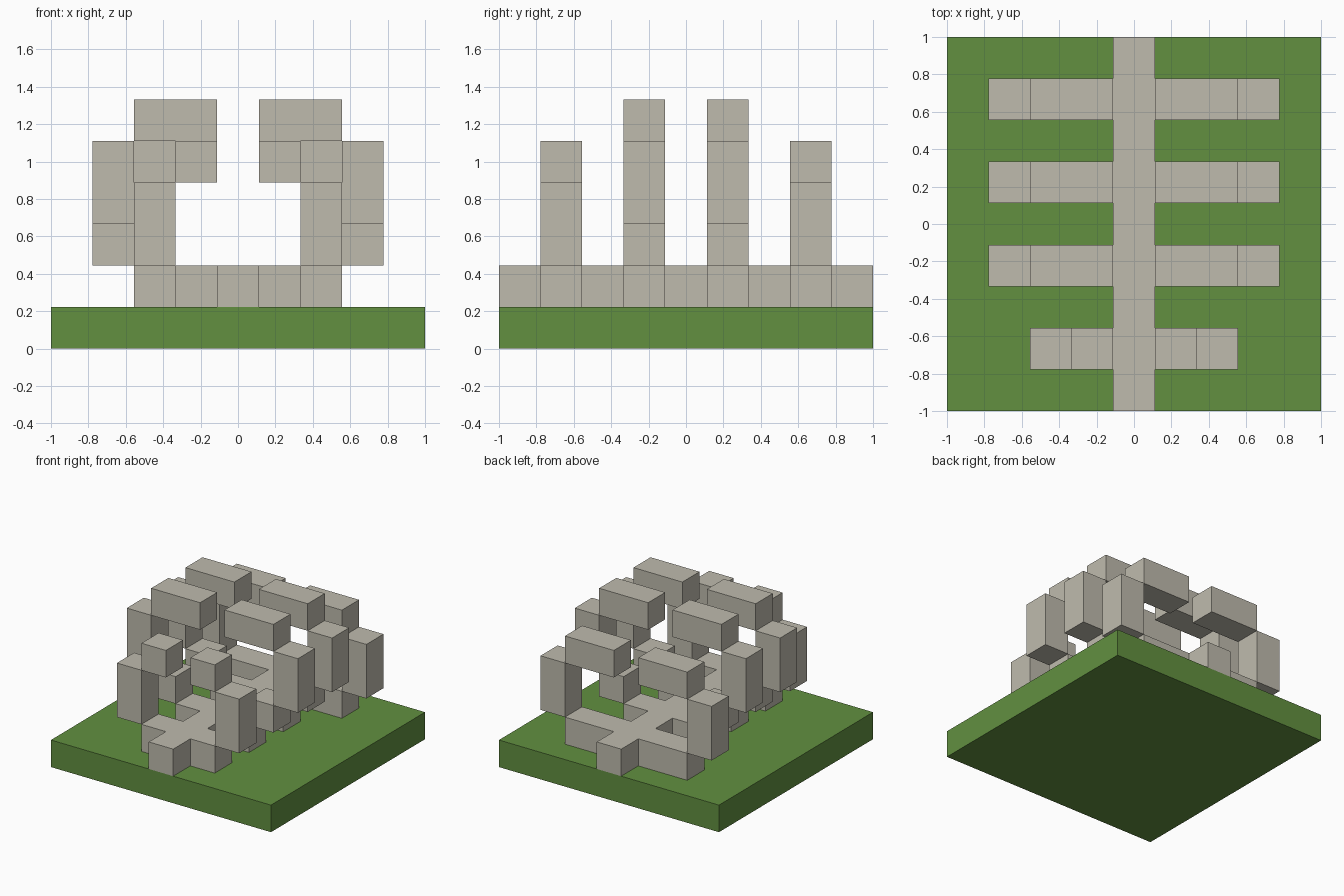
import bpy

cube = bpy.data.objects.get("Cube")
if cube:
    bpy.data.objects.remove(cube, do_unlink=True)

U = 2 / 9  # one block


def material(name, color):
    mat = bpy.data.materials.new(name)
    mat.use_nodes = True
    mat.diffuse_color = color
    mat.node_tree.nodes["Principled BSDF"].inputs["Base Color"].default_value = color
    return mat


grass = material("grass green", (0.122, 0.279, 0.051, 1))
bone = material("bone grey", (0.521, 0.497, 0.423, 1))


def block(name, low, high, mat):
    """Box between two corners, measured in blocks."""
    center = [(a + b) / 2 * U for a, b in zip(low, high)]
    bpy.ops.mesh.primitive_cube_add(size=1, location=center)
    obj = bpy.context.object
    obj.name = name
    obj.scale = [(b - a) * U for a, b in zip(low, high)]
    bpy.ops.object.transform_apply(location=False, rotation=False, scale=True)
    obj.data.materials.append(mat)


# Ground slab and spine
block("ground", (-4.5, -4.5, 0), (4.5, 4.5, 1), grass)
block("spine", (-0.5, -4.5, 1), (0.5, 4.5, 2), bone)

# Rib segments: part, inner x, outer x, bottom, top
small_rib = [("root", 0.5, 1.5, 1, 2), ("side", 1.5, 2.5, 2, 4), ("tip", 0.5, 1.5, 4, 5)]
large_rib = [("root", 0.5, 1.5, 1, 2), ("elbow", 1.5, 2.5, 2, 3),
             ("side", 2.5, 3.5, 3, 5), ("tip", 0.5, 2.5, 5, 6)]
wide_rib = [("root", 0.5, 2.5, 1, 2), ("side", 2.5, 3.5, 2, 4), ("tip", 0.5, 2.5, 4, 5)]

ribs = [("front", -3, small_rib), ("mid_front", -1, large_rib),
        ("mid_back", 1, large_rib), ("back", 3, wide_rib)]

# Mirrored rib pairs
for place, y, segments in ribs:
    for part, inner, outer, bottom, top in segments:
        for side, sign in (("left", 1), ("right", -1)):
            x0, x1 = sorted((sign * inner, sign * outer))
            block(f"{place}_rib_{part}_{side}", (x0, y - 0.5, bottom),
                  (x1, y + 0.5, top), bone)
